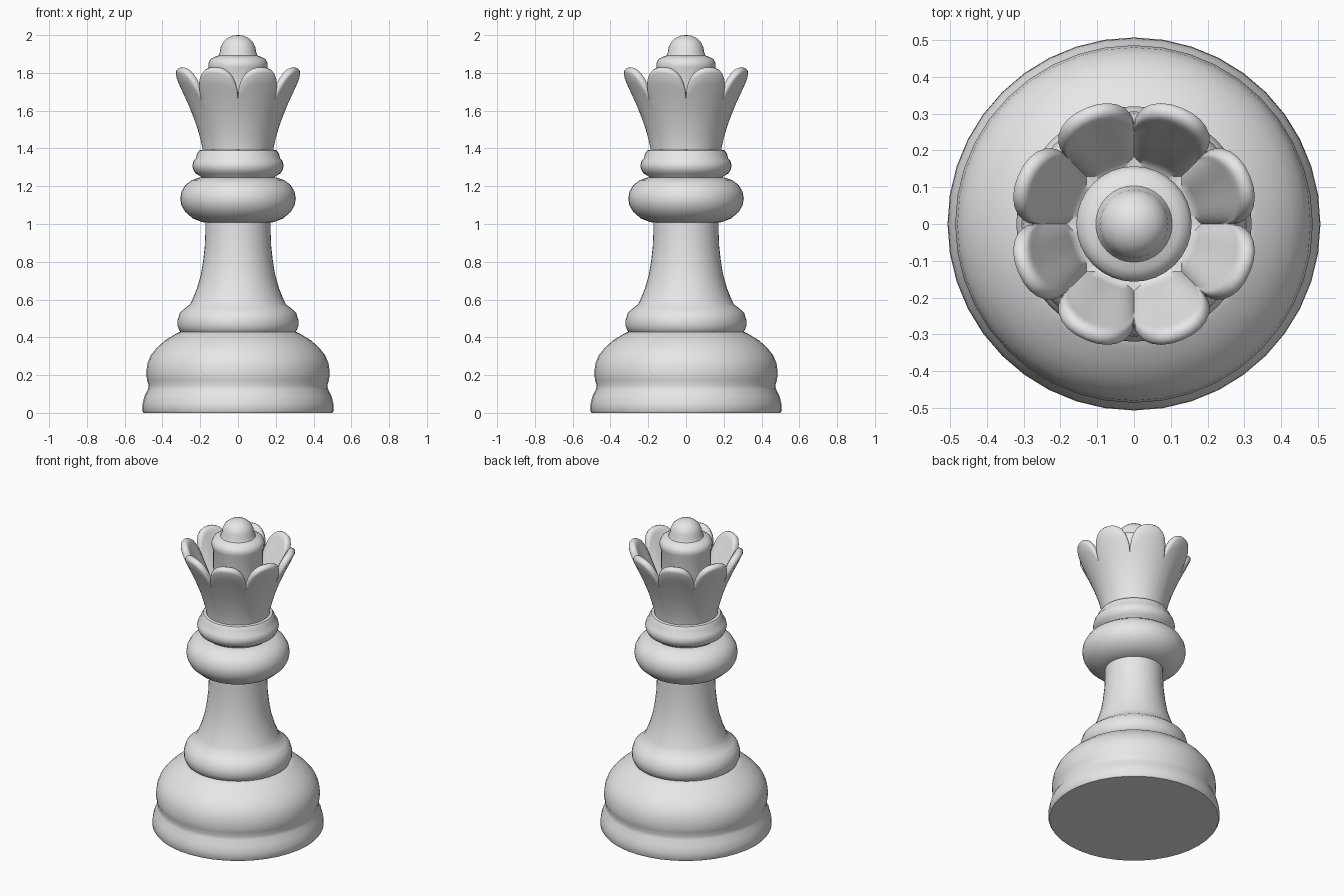
import bpy, bmesh, math

if "Cube" in bpy.data.objects:
    bpy.data.objects.remove(bpy.data.objects["Cube"])

grey = bpy.data.materials.new("plain grey")
grey.diffuse_color = (0.8, 0.8, 0.8, 1)
grey.use_nodes = True
grey.node_tree.nodes["Principled BSDF"].inputs["Base Color"].default_value = grey.diffuse_color


def surface(name, rings, angle=45):
    """Skin a stack of equal-length closed rings and cap both ends."""
    bm = bmesh.new()
    rows = [[bm.verts.new(p) for p in ring] for ring in rings]
    n = len(rows[0])
    for a, b in zip(rows, rows[1:]):
        for i in range(n):
            j = (i + 1) % n
            bm.faces.new((a[i], a[j], b[j], b[i]))
    bm.faces.new(rows[0][::-1])
    bm.faces.new(rows[-1])
    bmesh.ops.recalc_face_normals(bm, faces=bm.faces[:])
    me = bpy.data.meshes.new(name)
    bm.to_mesh(me)
    bm.free()
    me.materials.append(grey)
    ob = bpy.data.objects.new(name, me)
    bpy.context.collection.objects.link(ob)
    bpy.ops.object.select_all(action='DESELECT')
    ob.select_set(True)
    bpy.context.view_layer.objects.active = ob
    bpy.ops.object.shade_smooth_by_angle(angle=math.radians(angle))
    return ob


def lathe(name, profile, n=40):
    steps = [2 * math.pi * i / n for i in range(n)]
    return surface(name, [[(r * math.cos(a), r * math.sin(a), z) for a in steps]
                          for r, z in profile])


def lerp_table(table, z):
    for (z0, r0), (z1, r1) in zip(table, table[1:]):
        if z <= z1:
            return r0 + (r1 - r0) * (z - z0) / (z1 - z0)
    return table[-1][1]


# Foot with a flared rim and a rounded bulge
lathe("base", [(0.50, 0), (0.507, 0.01), (0.505, 0.05), (0.495, 0.09), (0.477, 0.125),
               (0.473, 0.145), (0.482, 0.175), (0.486, 0.21), (0.48, 0.26), (0.462, 0.305),
               (0.43, 0.345), (0.385, 0.385), (0.335, 0.415), (0.305, 0.43), (0.2, 0.435)])

# Ring above the foot, flowing into the stem
lathe("stem", [(0.28, 0.41), (0.307, 0.43), (0.32, 0.46), (0.32, 0.49), (0.308, 0.53),
               (0.28, 0.555), (0.253, 0.575), (0.237, 0.61), (0.217, 0.66), (0.197, 0.73),
               (0.185, 0.80), (0.176, 0.88), (0.173, 0.95), (0.172, 1.03)])

# Wide collar and narrow collar
lathe("lower_collar", [(0.15, 1.005), (0.19, 1.01), (0.24, 1.03), (0.28, 1.065),
                       (0.30, 1.10), (0.306, 1.135), (0.30, 1.17), (0.28, 1.205),
                       (0.245, 1.232), (0.205, 1.245), (0.15, 1.25)])
lathe("upper_collar", [(0.18, 1.22), (0.195, 1.25), (0.225, 1.268), (0.238, 1.29),
                       (0.242, 1.31), (0.235, 1.335), (0.222, 1.35), (0.218, 1.37),
                       (0.205, 1.39), (0.15, 1.40)])

# Crown: flared cup whose rim rises into eight rounded petals
OUTER = [(1.36, 0.185), (1.40, 0.187), (1.50, 0.212), (1.60, 0.248), (1.68, 0.284),
         (1.75, 0.318), (1.80, 0.341), (1.83, 0.35)]
PETALS, PER = 8, 14
FLOOR = 1.53
columns = []
for i in range(PETALS * PER):
    # p runs from -1 to 1 across each petal, samples bunch up at the notches
    k, s = divmod(i, PER)
    p = math.sin((s / PER - 0.5) * math.pi)
    ang = (k + 0.5 + 0.5 * p) * 2 * math.pi / PETALS
    top = 1.685 + 0.145 * (1 - abs(p) ** 2.6) ** 0.6
    thick = 0.03 + 0.022 * (1 - abs(p) ** 4)
    edge = top - 0.03
    col = []
    for t in range(9):                                   # outside wall
        z = 1.36 + (edge - 1.36) * t / 8
        col.append((lerp_table(OUTER, z), z))
    r = lerp_table(OUTER, edge)
    for t in range(1, 6):                                # rounded lip
        a = math.pi * t / 6
        col.append((r + 0.004 - thick / 2 + thick / 2 * math.cos(a),
                    edge + 0.03 * math.sin(a)))
    for t in range(7):                                   # inside wall
        z = edge + (FLOOR - edge) * t / 6
        col.append((lerp_table(OUTER, z) - thick - 0.01 * t / 6, z))
    col.append((0.10, FLOOR - 0.01))
    columns.append([(q * math.cos(ang), q * math.sin(ang), z) for q, z in col])
surface("crown", list(zip(*columns)), 60)

# Central post with a shoulder and domed knob
lathe("finial", [(0.14, 1.50), (0.146, 1.60), (0.147, 1.80), (0.157, 1.83), (0.157, 1.85),
                 (0.147, 1.872), (0.125, 1.884), (0.104, 1.891), (0.096, 1.91),
                 (0.092, 1.935), (0.078, 1.965), (0.055, 1.985), (0.028, 1.997),
                 (0.004, 2.0)], 32)
